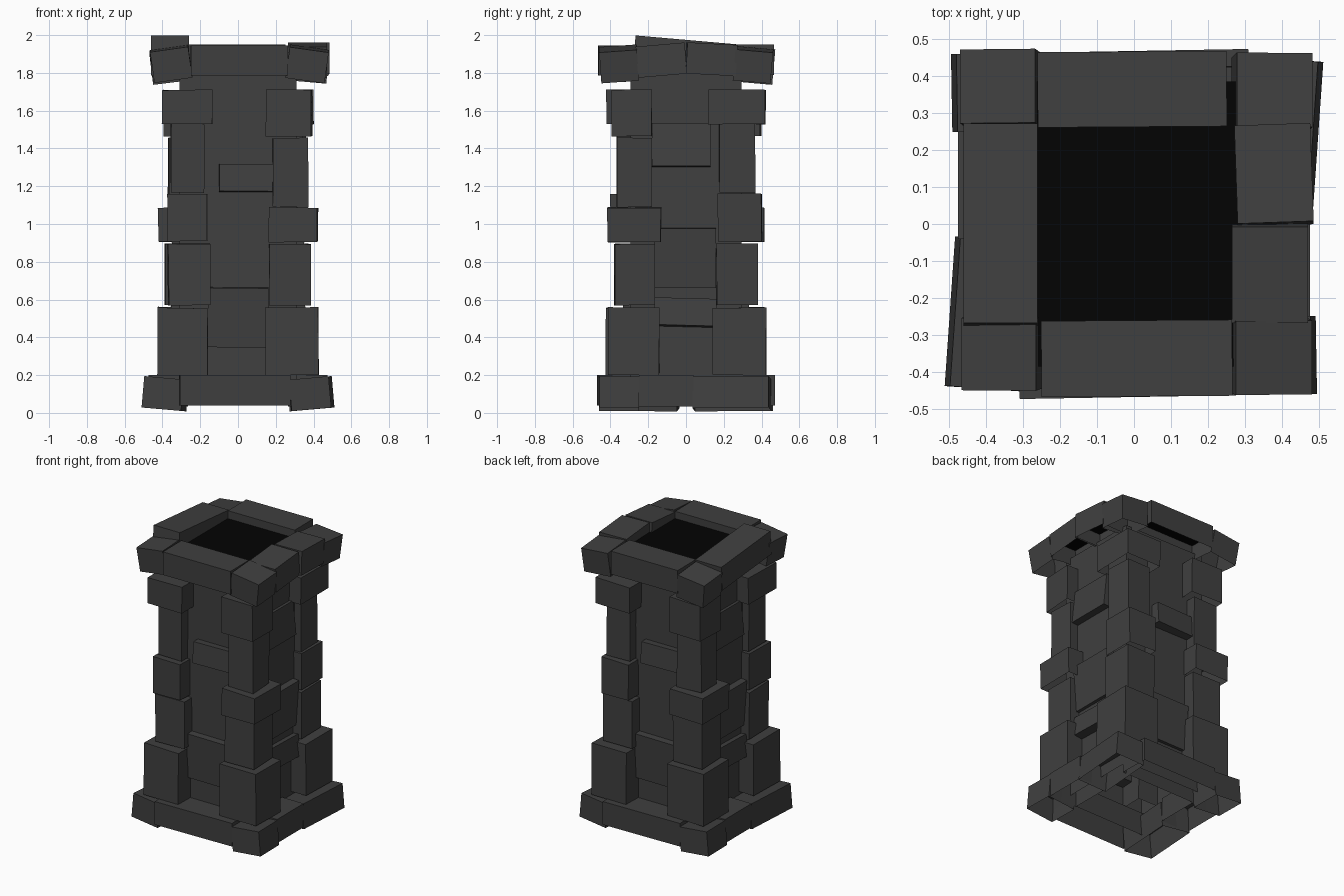
import bpy, bmesh, random
from math import radians, pi
from mathutils import Matrix, Vector

if "Cube" in bpy.data.objects:
    bpy.data.objects.remove(bpy.data.objects["Cube"])

random.seed(4)


def material(name, c):
    m = bpy.data.materials.new(name)
    m.diffuse_color = (c, c, c, 1)
    m.use_nodes = True
    m.node_tree.nodes["Principled BSDF"].inputs["Base Color"].default_value = m.diffuse_color
    return m


STONE = material("dark_stone", 0.05)
SOOT = material("soot", 0.001)


def block(name, x, y, z, rot=(0, 0, 0), jitter=0.0, half_turn=False, mat=STONE, drop=""):
    """Box given by its x, y, z ranges, turned about its centre (degrees).
    drop: 'bottom' and/or 'top' leaves those faces open."""
    bm = bmesh.new()
    bmesh.ops.create_cube(bm, size=1)
    gone = [f for f in bm.faces if ('bottom' in drop and f.normal.z < -.5)
            or ('top' in drop and f.normal.z > .5)]
    if gone:
        bmesh.ops.delete(bm, geom=gone, context='FACES_ONLY')
    size = [b - a for a, b in (x, y, z)]
    mid = Vector([(a + b) / 2 for a, b in (x, y, z)])
    for v in bm.verts:
        v.co = Vector([c * s + random.uniform(-jitter, jitter) for c, s in zip(v.co, size)])
    m = Matrix.Translation(mid)
    for a, axis in zip(rot, "XYZ"):
        m = m @ Matrix.Rotation(radians(a), 4, axis)
    if half_turn:
        m = Matrix.Rotation(pi, 4, 'Z') @ m
    bm.transform(m)
    me = bpy.data.meshes.new(name)
    bm.to_mesh(me)
    bm.free()
    me.materials.append(mat)
    ob = bpy.data.objects.new(name, me)
    bpy.context.collection.objects.link(ob)
    return ob


# Hollow shaft
block("shaft", (-.31, .31), (-.295, .295), (.1, 1.82), drop="top bottom")

# Dark flat opening inside the crown
bm = bmesh.new()
bmesh.ops.create_grid(bm, size=.385, matrix=Matrix.Translation((0, 0, 1.895)))
flue = bpy.data.meshes.new("flue_opening")
bm.to_mesh(flue)
bm.free()
flue.materials.append(SOOT)
bpy.context.collection.objects.link(bpy.data.objects.new("flue_opening", flue))

# Corner stones: front-right column and front-left column, each repeated by a half turn
right_col = [
    ((.145, .425), (-.41, -.14), (.20, .56)),
    ((.165, .385), (-.38, -.165), (.57, .895)),
    ((.165, .42), (-.415, -.13), (.905, 1.087)),
    ((.185, .37), (-.365, -.185), (1.09, 1.455)),
    ((.15, .39), (-.395, -.18), (1.465, 1.71)),
]
left_col = [
    ((-.425, -.16), (-.425, -.14), (.20, .555)),
    ((-.37, -.15), (-.38, -.16), (.57, .895)),
    ((-.37, -.16), (-.40, -.17), (.91, 1.16)),
    ((-.355, -.18), (-.365, -.175), (1.165, 1.53)),
    ((-.40, -.135), (-.42, -.12), (1.53, 1.71)),
]
for half in (False, True):
    for col in (right_col, left_col):
        for i, (x, y, z) in enumerate(col):
            block("corner_stone", x, y, z, (0, 0, (-1, 1)[i % 2]), .003, half, drop="bottom")

# Stones set proud of the wall faces, also on the opposite sides
for half in (False, True):
    block("face_stone_low", (-.16, .16), (-.33, -.22), (.35, .665), (4, .5, 0), 0, half)
    block("face_stone_high", (-.1, .185), (-.35, -.25), (1.17, 1.315), (-4, 0, 2), 0, half)
    block("side_stone_mid", (.23, .345), (-.17, .16), (.665, .98), (0, 4, 0), 0, half)
    block("side_stone_low", (.24, .36), (-.17, .16), (.455, .6), (-1.5, -8, 0), 0, half)
    block("side_stone_high", (.23, .345), (-.18, .13), (1.30, 1.53), (0, -6, 0), 0, half)

# Base ring: half of it, repeated by a half turn
base = [
    ((-.31, .275), (-.467, -.26), (.04, .2), (0, 0, 1)),
    ((-.49, -.28), (-.445, -.04), (.018, .185), (0, 5, -4)),
    ((.275, .485), (-.46, -.25), (.018, .185), (0, -5, 1)),
    ((.265, .475), (-.25, .04), (.035, .2), (0, 0, 0)),
]
for half in (False, True):
    for x, y, z, r in base:
        block("base_stone", x, y, z, r, 0, half, drop="bottom")

# Crown ring with drooping corners
crown = [
    ((-.25, .265), (-.465, -.26), (1.785, 1.945), (0, 0, .4)),
    ((-.26, .25), (.262, .465), (1.79, 1.95), (0, 0, .4)),
    ((-.46, -.26), (-.275, .265), (1.81, 1.975), (-5, 0, 0)),
    ((-.455, -.252), (-.445, -.25), (1.765, 1.93), (3, -8, 0)),
    ((.262, .47), (-.455, -.255), (1.765, 1.93), (4, 8, 0)),
    ((.265, .47), (-.26, 0), (1.785, 1.95), (5, 0, 0)),
    ((.275, .48), (0, .265), (1.79, 1.955), (-3, 0, 2)),
    ((.27, .475), (.255, .455), (1.76, 1.925), (-5, 5, 0)),
    ((-.46, -.256), (.265, .465), (1.757, 1.922), (-5, -7, 0)),
]
for x, y, z, r in crown:
    block("crown_stone", x, y, z, r, drop="bottom")
